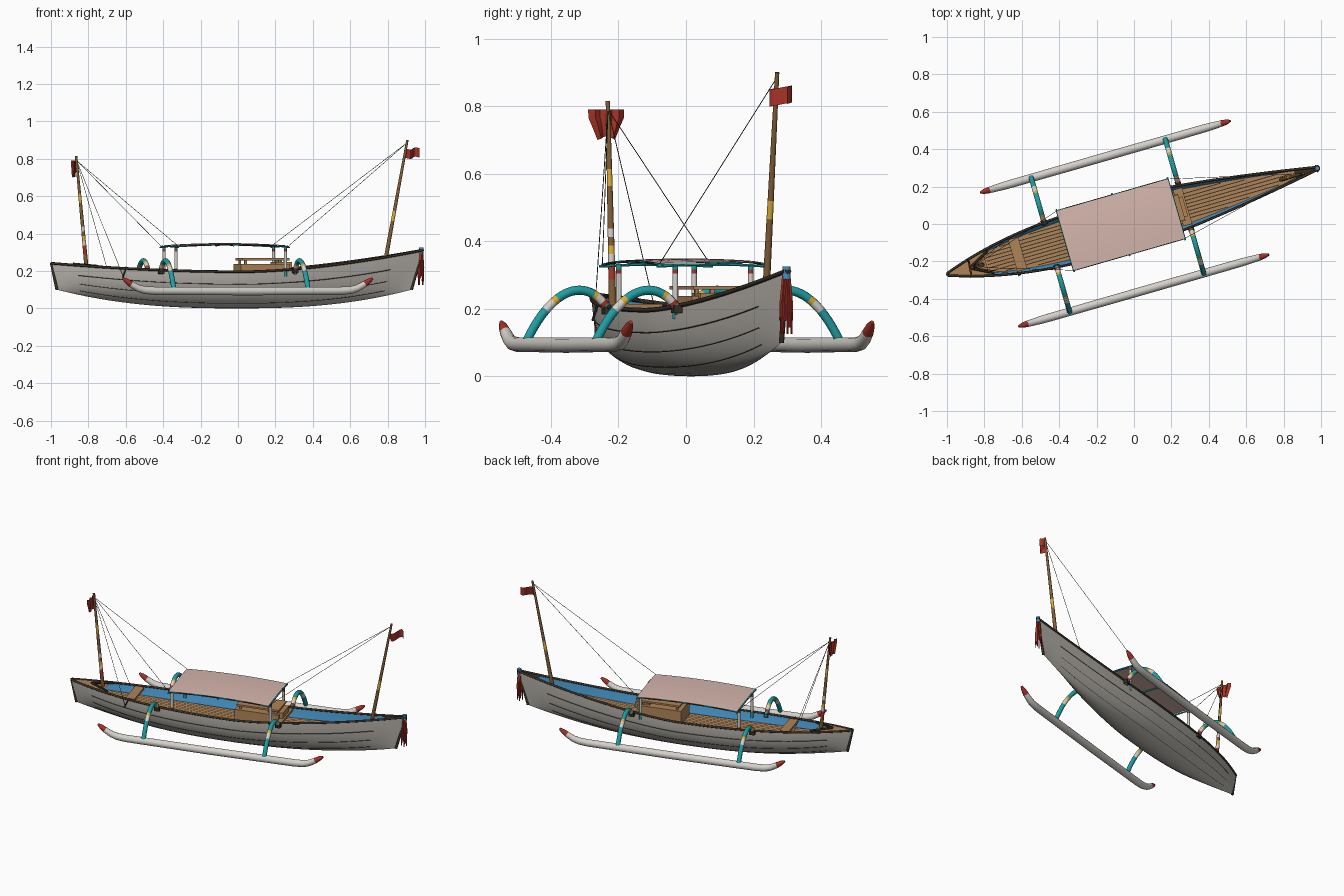
import bpy, bmesh, math
from mathutils import Matrix, Vector

if "Cube" in bpy.data.objects:
    bpy.data.objects.remove(bpy.data.objects["Cube"])

# The boat is built along its own axis, then turned on the ground plane
M = Matrix.Rotation(math.radians(16), 4, 'Z') @ Matrix.Translation((0, 0.016, 0))
COLOURS = {
    "white": (.66, .635, .59), "hull_grey": (.49, .465, .425), "teal": (.015, .34, .36),
    "yellow": (.70, .42, .04), "red": (.38, .033, .02), "wood": (.43, .23, .095),
    "mast_brown": (.22, .11, .04), "dark_brown": (.04, .03, .02), "blue": (.06, .29, .56),
    "pink": (.67, .47, .42)}
MATS = {}
for n, c in COLOURS.items():
    MATS[n] = bpy.data.materials.new(n)
    MATS[n].diffuse_color = (*c, 1)


def finish(name, bm, mats):
    bmesh.ops.recalc_face_normals(bm, faces=bm.faces)
    bm.transform(M)
    me = bpy.data.meshes.new(name)
    bm.to_mesh(me)
    bm.free()
    for m in mats:
        me.materials.append(MATS[m])
    for p in me.polygons:
        p.use_smooth = True
    me.set_sharp_from_angle(angle=math.radians(50))
    ob = bpy.data.objects.new(name, me)
    bpy.context.collection.objects.link(ob)
    return ob


def grid(name, rows, mat):
    bm = bmesh.new()
    vs = [[bm.verts.new(p) for p in r] for r in rows]
    for a, b in zip(vs, vs[1:]):
        for i in range(len(a) - 1):
            bm.faces.new((a[i], a[i + 1], b[i + 1], b[i]))
    return finish(name, bm, [mat])


def tube(name, pts, radius, mats, sides=12, rule=None):
    """Round tube; rule(i) gives the material slot of segment i."""
    pts = [Vector(p) for p in pts]
    rad = radius if isinstance(radius, list) else [radius] * len(pts)
    bm = bmesh.new()
    rings = []
    for i, p in enumerate(pts):
        t = (pts[min(i + 1, len(pts) - 1)] - pts[max(i - 1, 0)]).normalized()
        d = pts[-1] - pts[0]
        ref = Vector((0, 0, 1)) if abs(d.z) < .75 * d.length else Vector((1, 0, 0))
        if name.startswith("outrigger_arm"):
            ref = Vector((1, 0, 0))
        a = t.cross(ref).normalized()
        b = t.cross(a)
        rings.append([bm.verts.new(p + rad[i] * (math.cos(k) * a + math.sin(k) * b))
                      for k in [2 * math.pi * j / sides for j in range(sides)]])
    for i, (r, q) in enumerate(zip(rings, rings[1:])):
        for j in range(sides):
            k = (j + 1) % sides
            bm.faces.new((r[j], r[k], q[k], q[j])).material_index = rule(i) if rule else 0
    for r, i in ((rings[0], 0), (rings[-1], len(pts) - 2)):
        bm.faces.new(r).material_index = rule(i) if rule else 0
    return finish(name, bm, mats)


def box(name, lo, hi, mat):
    bm = bmesh.new()
    bmesh.ops.create_cube(bm, size=1)
    for v in bm.verts:
        v.co = Vector([lo[i] + (hi[i] - lo[i]) * (v.co[i] + .5) for i in range(3)])
    return finish(name, bm, [mat])


# Hull shape: s runs stern to bow (-1..1), d is depth below the rail (0..1)
def width(s):
    return .006 + .132 * (1 - abs(s) ** (1.4 if s > 0 else 2.8))


def rail(s):
    return .195 + (.115 * s ** 1.64 if s > 0 else .045 * s * s)


def hull(s, d, side, scale=1.0):
    zs, zb = rail(s), .1 * abs(s) ** 2.5
    v = width(s) * max(0, 1 - max(0, d) ** 2.5) ** (.52 + .35 * s ** 4) * scale
    u = s * ((1.03 - .06 * d) if s > 0 else (1.033 - .03 * d))
    return Vector((u, side * v, zs - (zs - zb) * d))


S = [-1 + i / 24 for i in range(49)]
D = [math.sin(i / 12 * math.pi / 2) for i in range(12)] + [1]
grid("hull_shell", [[hull(s, d, 1) for d in D] + [hull(s, d, -1) for d in D[-2::-1]]
                    for s in S], "hull_grey")
FLOOR = .27


def floor_pt(s, side, lift=0.0):
    return hull(s, FLOOR, side, .83) + Vector((0, 0, lift))


for side, tag in ((1, "port"), (-1, "starboard")):
    # sides slope inward down to the floor
    grid("inner_side_" + tag, [[hull(s, 0, side, .965), hull(s, FLOOR / 2, side, .90),
                                floor_pt(s, side)] for s in S[1:-1]], "blue")
    tube("rail_" + tag, [hull(s, 0, side) + Vector((0, 0, .001)) for s in S], .0068, ["dark_brown"], 8)
    for k, d in enumerate((.34, .63, .86)):
        tube(f"plank_seam_{tag}_{k}", [hull(s, d, side) for s in S if -.9 < s < .84],
             .0016, ["dark_brown"], 4)

# Wooden floor with dark seams between the boards
grid("floor", [[floor_pt(s, k) for k in (1, -1)] for s in S], "wood")
for k in range(-6, 6):
    v = (k + .5) * .019
    run = [s for s in S if floor_pt(s, 1).y > abs(v) + .004 and -.83 < s < .9]
    grid(f"floor_seam_{k + 6}", [[(floor_pt(s, 1).x, v + e, floor_pt(s, 1).z + .0015)
                                  for e in (-.0024, .0024)] for s in run], "dark_brown")
# End decks
for name, keep, mat in (("stern_deck", lambda s: s < -.78, "wood"),
                        ("bow_deck", lambda s: s > .86, "dark_brown")):
    grid(name, [[hull(s, 0, k) + Vector((0, 0, .002)) for k in (1, -1)]
                for s in S if keep(s)], mat)
for side in (1, -1):
    tube("stern_coaming", [(-.91, 0, .238), (-.79, side * .062, .226)], .007, ["dark_brown"], 6)
# Stem and stern posts
for name, s in (("bow_stem", 1), ("stern_post", -1)):
    tube(name, [hull(s, d, 0) for d in (-.03, .3, .6, 1)], .008, ["dark_brown"], 8)

# Thwarts, bench and raised table
for name, u0, u1 in (("stern_thwart", -.67, -.615), ("bow_thwart", .25, .30)):
    s = (u0 + u1) / 2 / 1.03
    h = width(s) * .86
    box(name, (u0, -h, rail(s) - .012), (u1, h, rail(s) + .002), "wood")
box("bench", (.0, -.075, .15), (.27, .075, .237), "wood")
box("cabin_chest", (.20, -.055, .2), (.29, .055, .247), "wood")
box("table_top", (.01, -.07, .257), (.27, .07, .268), "wood")
for u in (.03, .25):
    for v in (-.055, .055):
        box("table_leg", (u - .006, v - .006, .23), (u + .006, v + .006, .26), "wood")

# Canopy with arched cloth, frame and banded posts
U0, U1, W = -.378, .24, .165


def arch(u, v):
    q = (2 * u - U0 - U1) / (U1 - U0)
    return .334 + .010 * (1 - q * q) + .005 * (1 - (v / W) ** 2)


US = [U0 + (U1 - U0) * i / 12 for i in range(13)]
grid("canopy_cloth", [[(u, W * k / 4, arch(u, W * k / 4)) for k in range(-4, 5)] for u in US], "pink")
for side in (1, -1):
    tube("canopy_side_rail", [(u, side * W, arch(u, W) - .004) for u in US], .0042,
         ["dark_brown", "teal"], 6, lambda i: int(i in (0, 3, 6, 8, 11)))
for u in (U0, (U0 + U1) / 2, U1):
    tube("canopy_cross_rail", [(u, v * W, arch(u, v * W) - .008) for v in (-1.06, -.5, 0, .5, 1.06)],
         .0045, ["teal"], 6)
for u in (U0 + .005, U1 - .005):
    for v in (-.116, .116):
        tube("canopy_post", [(u, v, z) for z in (.17, .205, .212, .305, .316, .333)], .0085,
             ["teal", "white", "red"], 10, lambda i: (0, 2, 1, 2, 0)[i])

# Outrigger floats with red upturned tips
half_path = [(0, .092), (.52, .094), (.575, .098), (.61, .108), (.65, .130), (.676, .148), (.695, .160)]
half_rad = [.023, .022, .021, .019, .017, .013, .006]
path = [(-u, z) for u, z in half_path[:0:-1]] + half_path
for side, tag in ((1, "port"), (-1, "starboard")):
    tube("float_" + tag, [(u - .048, side * .372, z) for u, z in path],
         half_rad[:0:-1] + half_rad, ["white", "red"], 14, lambda i: int(i in (0, 1, 10, 11)))

# Arched outrigger arms with painted bands
BANDS = {5: 2, 6: 2, 7: 1, 18: 1, 19: 2, 20: 2, 21: 3}
for u in (-.46, .286):
    for side in (1, -1):
        pts = []
        for i in range(25):
            t = i / 24
            # cubic sweep from the float up over to the hull rail
            c = [(1 - t) ** 3, 3 * t * (1 - t) ** 2, 3 * t * t * (1 - t), t ** 3]
            v = c[0] * .375 + c[1] * .285 + c[2] * .175 + c[3] * .118
            z = c[0] * .105 + c[1] * .285 + c[2] * .29 + c[3] * .188
            pts.append((u, side * v, z))
        tube("outrigger_arm", pts, .0135, ["teal", "yellow", "white", "red"], 12,
             lambda i: BANDS.get(i, 0))
        zr = rail(u)
        box("arm_block", (u - .016, side * .126 - .014, zr - .022), (u + .016, side * .126 + .014, zr + .002),
            "dark_brown")


# Masts with painted bands
def mast(name, base, top, bands):
    a, b = Vector(base), Vector(top)
    n = 24
    tube(name, [a.lerp(b, i / n) for i in range(n + 1)], [.0115 - .005 * i / n for i in range(n + 1)],
         ["mast_brown", "yellow", "white", "red"], 12, lambda i: bands.get(i, 0))


mast("bow_mast", (.822, -.005, .25), (.945, -.006, .90), {8: 1, 9: 1})
mast("stern_mast", (-.838, -.002, .21), (-.896, 0, .815),
     {3: 3, 4: 3, 5: 2, 6: 1, 8: 2, 14: 1, 15: 1})

# Stays from the masts to the canopy corners and the hull
bow_top, stern_top = (.943, -.006, .885), (-.893, 0, .79)
stays = [(bow_top, (U1, v, .335)) for v in (-W, W)] + [(stern_top, (U0, v, .335)) for v in (-W, W)]
stays += [(stern_top, (-.665, -.108, .17)), (stern_top, (-.70, .085, .215))]
for a, b in stays:
    tube("stay_rope", [a, b], .0013, ["dark_brown"], 5)
tube("rope_pin", [(-.645, -.1, .222), (-.668, -.112, .165)], .004, ["dark_brown"], 6)

# Bow flag: rippled cloth flying forward
grid("bow_flag", [[(.935 + .08 * i / 12, -.004 - .028 * math.sin(i * .5), z - .006 * math.sin(i * .5))
                   for z in (.855, .83, .805)] for i in range(13)], "red")
# Stern flag: hung across the mast, narrowing downward
prof = [(.79, .054), (.765, .053), (.74, .042), (.715, .032), (.70, .026)]
grid("stern_flag", [[(-.902 + .1 * h * k / 3 - .012 * (k % 2), h * k / 3,
                      z + (.012 * (1 - abs(k) / 3) if z < .75 else 0))
                     for k in range(-3, 4)] for z, h in prof], "red")

# Bow tassel: blue cap and hanging strands
tube("tassel_cap", [(1.024, 0, .288), (1.024, 0, .325)], .012, ["blue"], 10)
for k in range(11):
    a = 2 * math.pi * k / 11
    x, y = math.cos(a), math.sin(a)
    tube("tassel_strand", [(1.022 + .009 * x, .009 * y, .30), (1.022 + .014 * x, .016 * y, .22),
                           (1.02 + .014 * x, .018 * y, .125 + .02 * (k % 3))],
         [.0035, .0042, .003], ["red"], 5)

for m in bpy.data.materials:
    if m.users and not m.is_grease_pencil:
        m.use_nodes = True
        m.node_tree.nodes["Principled BSDF"].inputs["Base Color"].default_value = m.diffuse_color
